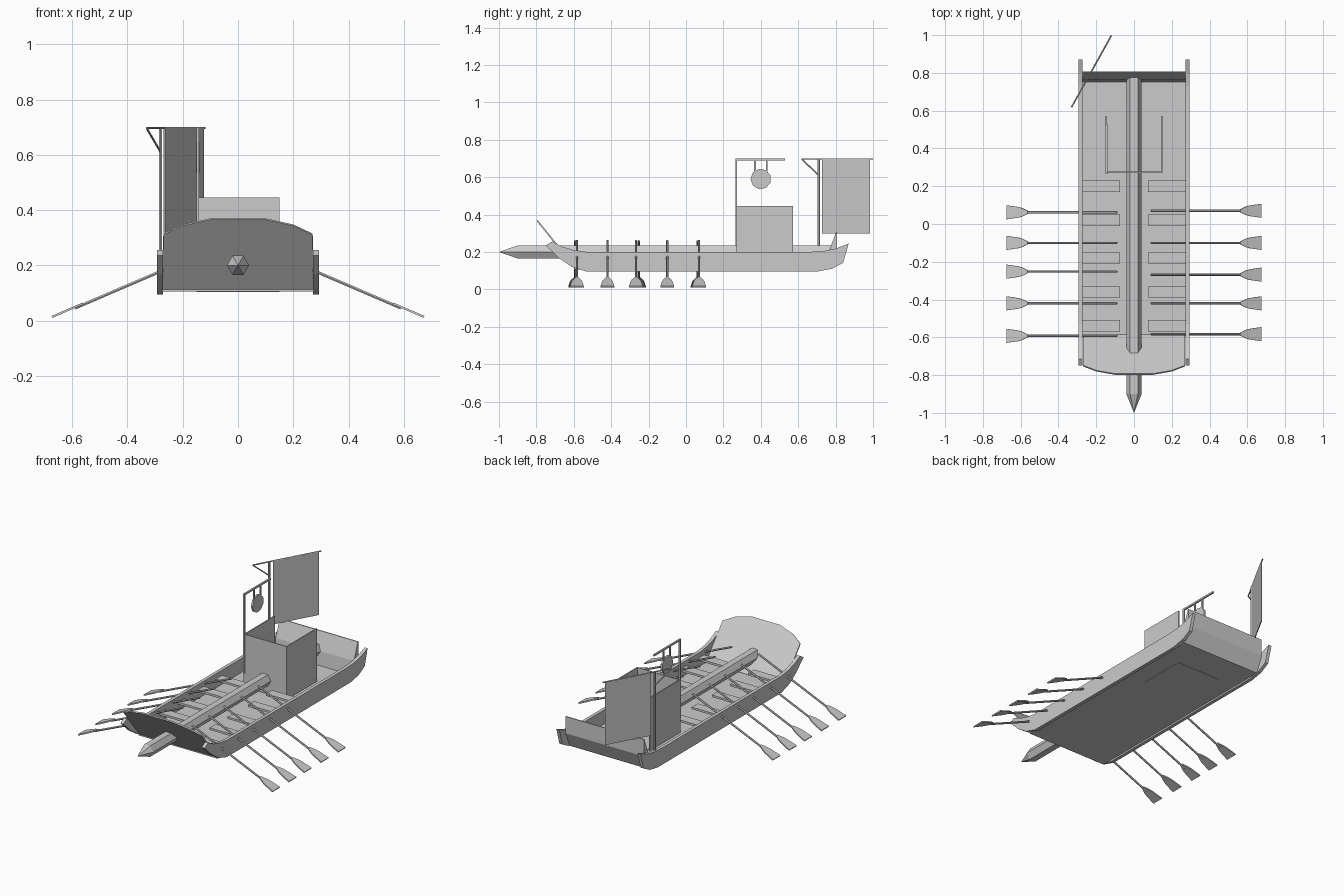
import bpy, bmesh, math
from mathutils import Vector as V


def obj(name, bm):
    bmesh.ops.recalc_face_normals(bm, faces=bm.faces[:])
    me = bpy.data.meshes.new(name)
    bm.to_mesh(me)
    bm.free()
    o = bpy.data.objects.new(name, me)
    bpy.context.collection.objects.link(o)
    return o


def prism(name, pts, depth, bm=None):
    """Extrude a planar outline by the vector depth."""
    own = bm is None
    bm = bm or bmesh.new()
    a = [bm.verts.new(p) for p in pts]
    b = [bm.verts.new(V(p) + V(depth)) for p in pts]
    n = len(pts)
    bm.faces.new(a)
    bm.faces.new(b[::-1])
    for i in range(n):
        bm.faces.new((a[i], a[(i + 1) % n], b[(i + 1) % n], b[i]))
    return obj(name, bm) if own else None


def box(name, x0, x1, y0, y1, z0, z1):
    return prism(name, [(x0, y0, z0), (x1, y0, z0), (x1, y1, z0), (x0, y1, z0)], (0, 0, z1 - z0))


def rod(name, p, q, r, sides=6):
    p, q = V(p), V(q)
    d = (q - p).normalized()
    u = d.cross(V((0, 0, 1)) if abs(d.z) < 0.9 else V((1, 0, 0))).normalized()
    w = d.cross(u)
    ring = [p + r * (math.cos(2 * math.pi * i / sides) * u + math.sin(2 * math.pi * i / sides) * w)
            for i in range(sides)]
    return prism(name, ring, q - p)


# hull sides with upswept ends
side = [(-0.75, 0.235), (-0.68, 0.168), (-0.61, 0.12), (-0.53, 0.095), (0.70, 0.095),
        (0.78, 0.11), (0.84, 0.142), (0.87, 0.245), (0.80, 0.218), (0.73, 0.204), (0.65, 0.2),
        (-0.53, 0.2), (-0.60, 0.21), (-0.66, 0.228), (-0.715, 0.256)]
for s, name in ((1, "hull_side_right"), (-1, "hull_side_left")):
    prism(name, [(s * 0.272, y, z) for y, z in side], (s * 0.021, 0, 0))

# floor
box("floor", -0.275, 0.275, -0.595, 0.76, 0.105, 0.113)

# raked bow board with arched top
arch = [(-0.27, 0.11), (0.27, 0.11), (0.27, 0.31), (0.2, 0.343), (0.1, 0.365),
        (-0.1, 0.365), (-0.2, 0.343), (-0.27, 0.31)]
prism("bow_board", [(x, -0.592 - (z - 0.11) * 0.81, z) for x, z in arch], (0, 0.006, 0.005))

# stern board
stern = [(0.752, 0.105), (0.763, 0.2), (0.802, 0.306), (0.808, 0.306), (0.808, 0.2), (0.765, 0.105)]
prism("stern_board", [(-0.272, y, z) for y, z in stern], (0.544, 0, 0))

# hexagonal keel beam with pointed ram
rod("keel_beam", (0, -0.9, 0.2), (0, 0.78, 0.2), 0.04)
bm = bmesh.new()
ring = [bm.verts.new((0.04 * math.cos(math.pi * i / 3), -0.9, 0.2 + 0.04 * math.sin(math.pi * i / 3)))
        for i in range(6)]
tip = bm.verts.new((0, -1, 0.2))
for i in range(6):
    bm.faces.new((ring[i], ring[(i + 1) % 6], tip))
obj("ram_tip", bm)

# rowing benches
for y in (0.2, 0.02, -0.18, -0.36, -0.538):
    box("bench_right", 0.075, 0.274, y - 0.03, y + 0.03, 0.155, 0.168)
    box("bench_left", -0.274, -0.075, y - 0.03, y + 0.03, 0.155, 0.168)


# oars
def oar(name, s, y):
    def at(x, w=0.0):
        return V((s * x, y + w, 0.26 - 0.43 * (x - 0.09)))
    rod(name + "_shaft", at(0.09), at(0.59), 0.006)
    half = [(0.56, 0.007), (0.59, 0.022), (0.61, 0.028), (0.672, 0.037)]
    outline = [at(x, w) for x, w in half] + [at(x, -w) for x, w in half[::-1]]
    prism(name + "_blade", outline, (s * 0.003, 0, 0.007))


for r, l in ((0.07, 0.062), (-0.10, -0.10), (-0.268, -0.252), (-0.42, -0.42), (-0.583, -0.592)):
    oar("oar_right", 1, r)
    oar("oar_left", -1, l)

# cabin: three walls, open at the top and back
box("cabin_front_wall", -0.15, 0.15, 0.27, 0.277, 0.103, 0.445)
box("cabin_left_wall", -0.15, -0.143, 0.27, 0.572, 0.103, 0.445)
box("cabin_right_wall", 0.143, 0.15, 0.27, 0.572, 0.103, 0.445)
box("cabin_floor", -0.15, 0.15, 0.27, 0.572, 0.103, 0.116)

# gong on its hanging frame
gx = -0.146
box("gong_post", gx - 0.005, gx + 0.005, 0.264, 0.274, 0.2, 0.70)
box("gong_arm", gx - 0.005, gx + 0.005, 0.264, 0.53, 0.69, 0.70)
for y in (0.368, 0.432):
    box("gong_hanger", gx - 0.004, gx + 0.004, y - 0.005, y + 0.005, 0.62, 0.695)
rod("gong", (gx - 0.006, 0.4, 0.59), (gx + 0.006, 0.4, 0.59), 0.055, 9)

# flag pole, yard, brace and hanging flag
rod("flag_pole", (-0.28, 0.71, 0.11), (-0.28, 0.71, 0.70), 0.006)
rod("flag_yard", (-0.33, 0.62, 0.697), (-0.12, 0.998, 0.697), 0.004)
rod("flag_brace", (-0.33, 0.62, 0.695), (-0.28, 0.71, 0.61), 0.004)
prism("flag", [(-0.269, 0.73, 0.30), (-0.127, 0.985, 0.30), (-0.127, 0.985, 0.697), (-0.269, 0.73, 0.697)],
      (0.004, -0.002, 0))
